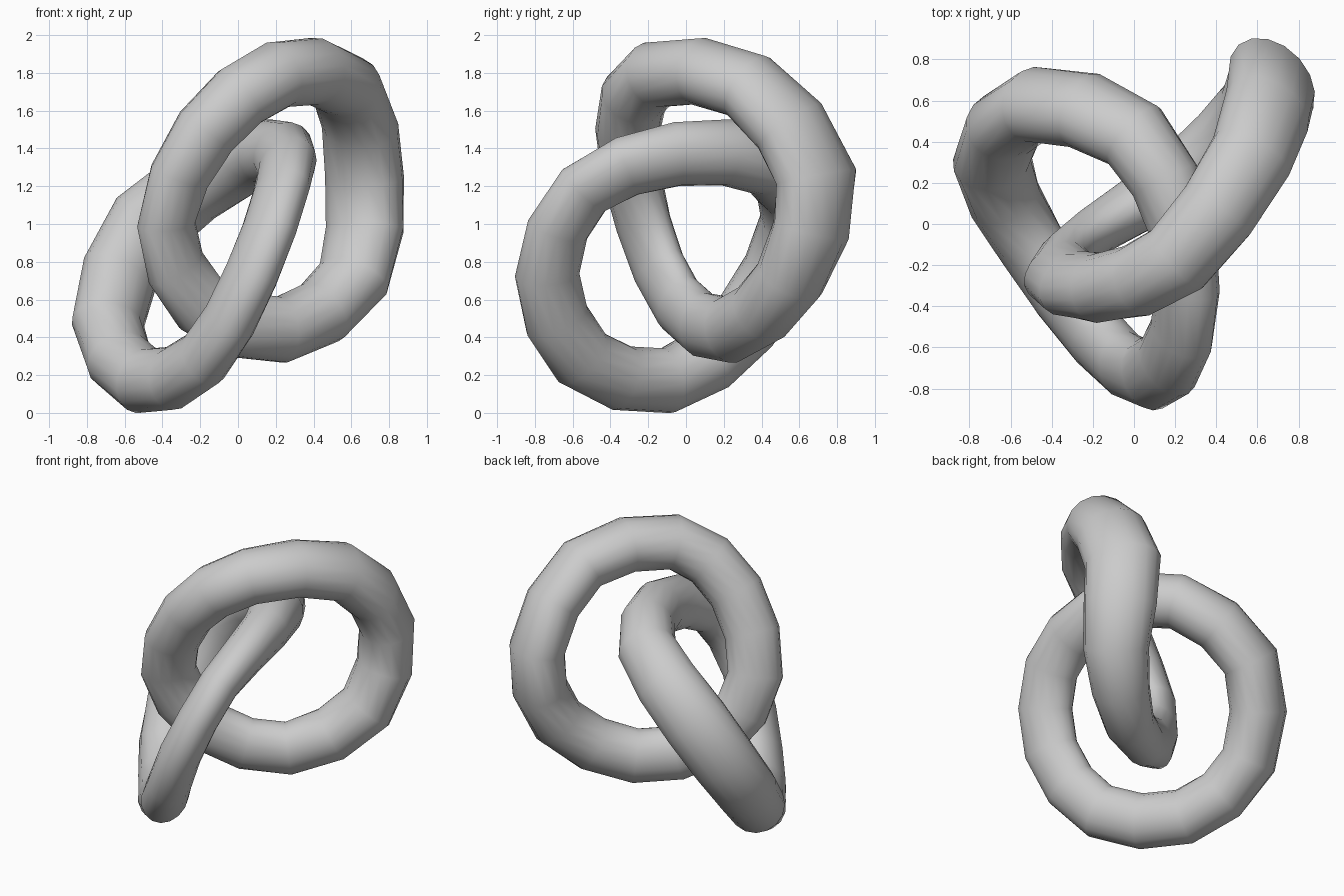
import bpy
import bmesh
import math
from mathutils import Vector

cube = bpy.data.objects.get("Cube")
if cube:
    bpy.data.objects.remove(cube, do_unlink=True)

# One plain grey for both rings
grey = bpy.data.materials.new("light grey")
grey.use_nodes = True
colour = (0.6, 0.6, 0.6, 1.0)
grey.diffuse_color = colour
grey.node_tree.nodes["Principled BSDF"].inputs["Base Color"].default_value = colour

SIDES = 16
IN_PLANE_RADIUS = .178


def smooth_loop(knots):
    """Add a rounded midpoint between every two knots of a closed loop."""
    count = len(knots)
    loop = []
    for i in range(count):
        here, following = knots[i], knots[(i + 1) % count]
        outer = knots[i - 1] + knots[(i + 2) % count]
        loop += [here, (9 * (here + following) - outer) / 16]
    return loop


def bent_ring(name, path):
    """Closed tube along a path of (x, y, z, half thickness across the ring)."""
    loop = smooth_loop([Vector(p) for p in path])
    count = len(loop)
    centres = [p.to_3d() for p in loop]
    middle = sum(centres, Vector()) / count
    axis = sum(((centres[i - 1] - middle).cross(centres[i] - middle)
                for i in range(count)), Vector()).normalized()

    # Oval cross-sections, aligned with the axis of the ring
    bm = bmesh.new()
    sections = []
    for i, centre in enumerate(centres):
        tangent = (centres[(i + 1) % count] - centres[i - 1]).normalized()
        across = (axis - axis.dot(tangent) * tangent).normalized()
        outward = tangent.cross(across)
        section = []
        for k in range(SIDES):
            angle = math.tau * k / SIDES
            section.append(bm.verts.new(
                centre + outward * IN_PLANE_RADIUS * math.cos(angle)
                + across * loop[i].w * math.sin(angle)))
        sections.append(section)

    # Skin between neighbouring sections
    for i in range(count):
        a, b = sections[i - 1], sections[i]
        for k in range(SIDES):
            bm.faces.new((a[k - 1], a[k], b[k], b[k - 1]))
    bmesh.ops.recalc_face_normals(bm, faces=bm.faces)
    mesh = bpy.data.meshes.new(name)
    bm.to_mesh(mesh)
    bm.free()
    mesh.materials.append(grey)

    ring = bpy.data.objects.new(name, mesh)
    bpy.context.collection.objects.link(ring)
    bpy.ops.object.select_all(action="DESELECT")
    ring.select_set(True)
    bpy.context.view_layer.objects.active = ring
    bpy.ops.object.shade_smooth_by_angle(angle=math.radians(40))


# Upper ring, thickest at its back
bent_ring("upper_ring", [
    (.57, .33, 1.73, .21), (.67, .69, 1.25, .245),
    (.61, .55, .71, .21), (.23, .23, .44, .16),
    (-.2, -.04, .58, .12), (-.38, -.225, 1, .12),
    (-.17, -.31, 1.49, .165), (.21, -.17, 1.79, .19),
])

# Lower ring, threaded through the upper one
bent_ring("lower_ring", [
    (.24, -.05, 1.37, .155), (.23, -.54, 1.18, .13),
    (.07, -.735, .73, .135), (-.18, -.55, .29, .145),
    (-.5, -.1, .17, .165), (-.69, .31, .47, .2),
    (-.48, .58, 1, .22), (0, .43, 1.325, .19),
])
